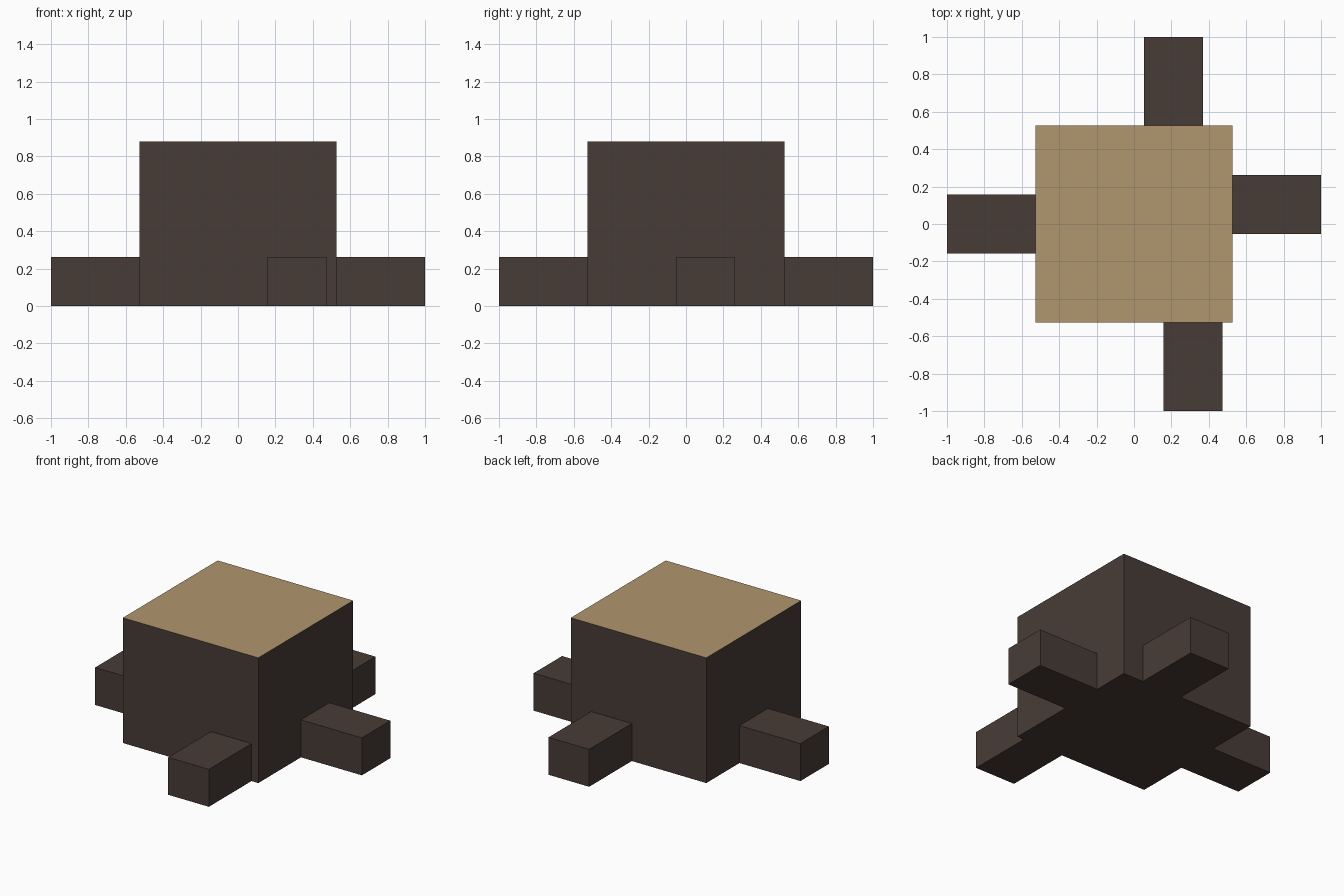
import bpy

if "Cube" in bpy.data.objects:
    bpy.data.objects.remove(bpy.data.objects["Cube"])

U = 2 / 19          # modelling unit
HALF = 5 * U        # half width of the trunk


def material(name, rgb):
    m = bpy.data.materials.new(name)
    m.diffuse_color = (*rgb, 1)
    m.use_nodes = True
    m.node_tree.nodes["Principled BSDF"].inputs["Base Color"].default_value = m.diffuse_color
    return m


bark = material("dark bark", (0.065, 0.045, 0.037))
wood = material("cut wood", (0.434, 0.305, 0.156))


def box(name, x0, x1, y0, y1, height):
    """Box standing on the ground between the given limits."""
    bpy.ops.mesh.primitive_cube_add(size=1)
    ob = bpy.context.object
    ob.name = name
    for v in ob.data.vertices:
        v.co = (x1 if v.co.x > 0 else x0,
                y1 if v.co.y > 0 else y0,
                height if v.co.z > 0 else 0)
    ob.data.materials.append(bark)
    return ob


# Trunk with a pale sawn top
trunk = box("stump_trunk", -HALF, HALF, -HALF, HALF, 0.88)
trunk.data.materials.append(wood)
for face in trunk.data.polygons:
    if all(trunk.data.vertices[i].co.z > 0.5 for i in face.vertices):
        face.material_index = 1

# Roots, one from each side, each shifted sideways
W, H = 1.5 * U, 2.5 * U
for name, axis, side, shift in (("left_root", "x", -1, 0.0),
                                ("right_root", "x", 1, U),
                                ("front_root", "y", -1, 3 * U),
                                ("back_root", "y", 1, 2 * U)):
    along = sorted((side * HALF, side * 1.0))
    across = (shift - W, shift + W)
    limits = (*along, *across) if axis == "x" else (*across, *along)
    box(name, *limits, H)
